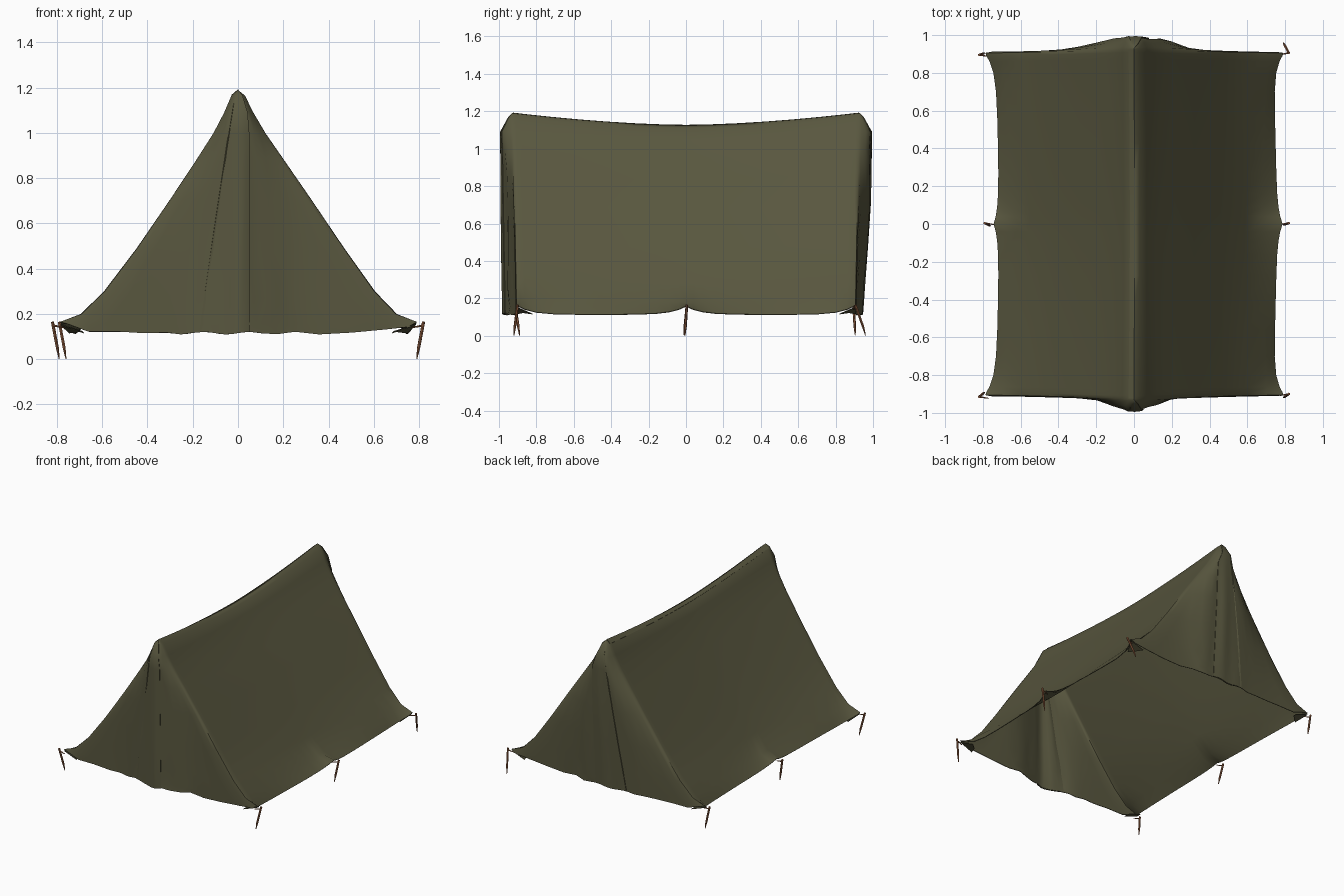
import bpy, bmesh, math
from mathutils import Vector

if "Cube" in bpy.data.objects:
    bpy.data.objects.remove(bpy.data.objects["Cube"])


def material(name, rgb):
    m = bpy.data.materials.new(name)
    m.diffuse_color = (*rgb, 1)
    m.use_nodes = True
    m.node_tree.nodes["Principled BSDF"].inputs["Base Color"].default_value = m.diffuse_color
    return m


CANVAS = material("olive canvas", (0.100, 0.096, 0.050))
WOOD = material("brown wood", (0.28, 0.11, 0.05))

# Half cross-sections (x, z) from ridge to hem: at the tent ends and in the sagging middle
END = [(0, 1.19), (.03, 1.165), (.065, 1.09), (.115, 1.0), (.195, .88), (.31, .71),
       (.46, .49), (.60, .30), (.70, .20), (.795, .165)]
MID = [(0, 1.125), (.025, 1.112), (.06, 1.05), (.12, .95), (.20, .83), (.30, .68),
       (.44, .47), (.57, .29), (.66, .18), (.735, .114)]
N = len(END)
YS = [0, .04, .09, .16, .27, .42, .56, .70, .80, .86, .89, .905]
YS = [-y for y in YS[:0:-1]] + YS


def slope_point(side, i, y):
    """Point on the roof cloth: row i of the section at length y."""
    e = min(1, abs(y) / .905) ** 1.7
    drift = .02 * (i / (N - 1)) ** 2 * (1 - e)      # middle hangs slightly to the right
    if i == N - 1:
        e = e ** 7
    x = MID[i][0] + (END[i][0] - MID[i][0]) * e
    z = MID[i][1] + (END[i][1] - MID[i][1]) * e
    if i == N - 1:                                  # hem pulled up at the middle peg
        pull = math.exp(-abs(y) / .08)
        x, z = x + .03 * pull, z + .045 * pull
    if abs(y) > .9:
        x *= .992
    zt = (z - .11) / 1.08
    return Vector((side * x + .012 * math.sin(math.pi * zt) + drift, y * (1 + .022 * zt), z))


def grid(bm, rows):
    vs = [[bm.verts.new(p) for p in r] for r in rows]
    for a, b in zip(vs, vs[1:]):
        for k in range(len(a) - 1):
            bm.faces.new((a[k], a[k + 1], b[k + 1], b[k]))


def finish(bm, name, mat, thick=0, angle=50):
    bmesh.ops.remove_doubles(bm, verts=bm.verts, dist=.0005)
    bmesh.ops.dissolve_degenerate(bm, edges=bm.edges, dist=.0001)
    bmesh.ops.recalc_face_normals(bm, faces=bm.faces)
    me = bpy.data.meshes.new(name)
    bm.to_mesh(me)
    bm.free()
    me.materials.append(mat)
    ob = bpy.data.objects.new(name, me)
    bpy.context.collection.objects.link(ob)
    bpy.ops.object.select_all(action='DESELECT')
    ob.select_set(True)
    bpy.context.view_layer.objects.active = ob
    if thick:
        mod = ob.modifiers.new("cloth thickness", 'SOLIDIFY')
        mod.thickness, mod.offset = thick, -1
        bpy.ops.object.modifier_apply(modifier=mod.name)
    bpy.ops.object.shade_smooth_by_angle(angle=math.radians(angle))
    return ob


def wall_bulge(end, x, zt):
    """How far an end wall stands out from the roof edge."""
    low = 1 - zt
    if end < 0:
        b = .062 * math.exp(-(x / .15) ** 2)
        pleat = .014 * math.exp(-((x - .12) / .025) ** 2)
    else:
        b = (.062 - .035 * max(0, low - .4) / .6) * math.exp(-(x / .3) ** 2)
        pleat = .03 * math.exp(-((x - .16) / .05) ** 2)
    pleat += .008 * math.sin(x * 42 + 1) * math.exp(-(x / .22) ** 2)
    return b + pleat * min(1, low * 1.6) * (1 if end < 0 else min(1, .35 + zt))


def flap(bm, end, outer):
    """Half of an end wall; the left, outer flap overlaps the right one at the middle."""
    side = -1 if outer else 1
    steps = [0, .04, .15, .3, .45, .56, .64, .71, .77, .82, .87, .91, .95, 1]
    rows = []
    for i in range(N):
        p = slope_point(side, i, end * .905)
        w = abs(p.x)
        zt = (p.z - .11) / 1.08
        reach = (.05 if end < 0 else .08) if outer else .01 + .17 * (1 - zt)
        x_in = -side * min(reach, w * .7)
        row = []
        for k, t in enumerate(steps):
            x = p.x + (x_in - p.x) * t
            s = min(1, abs(x) / max(w, .01))
            top = min(1, (1.19 - p.z) / .07)
            out = wall_bulge(end, x, zt) + (.002 if outer else -.005)
            # the hidden edge of the under flap presses through slightly
            if not outer and k == len(steps) - 1 and 1 < i:
                out += .010
            y = abs(p.y) + (.006 if k else 0) + out * top * min(1, t * 4)
            z = p.z - .058 * max(0, 1 - zt) ** 3 * (1 - s ** 8)
            if i == N - 1 and k:
                z += .006 * math.sin(x * 31)
            row.append(Vector((x, end * min(y, .998), z)))
        rows.append(row)
    grid(bm, rows)


# Tent cloth: roof slopes and both end walls in one joined skin
bm = bmesh.new()
for side in (-1, 1):
    grid(bm, [[slope_point(side, i, y) for y in YS] for i in range(N)])
for end in (-1, 1):
    flap(bm, end, True)
    flap(bm, end, False)
finish(bm, "tent_canvas", CANVAS, .004, 60)

# Overlapping seam strip: its left edge shows just beside the ridge
bm = bmesh.new()
lift = Vector((0, 0, .003))
grid(bm, [[slope_point(s, i, y) + lift for y in YS] for s, i in ((-1, 1), (1, 0))])
finish(bm, "ridge_seam", CANVAS, .003)

# Tucked cloth folded under at the four corners
bm = bmesh.new()
for sx in (-1, 1):
    for sy in (-1, 1):
        pts = [(.785, .905, .155), (.68, .91, .118), (.69, .87, .125), (.745, .82, .118)]
        bm.faces.new([bm.verts.new((sx * x, sy * y, z)) for x, y, z in pts])
finish(bm, "corner_tucks", CANVAS, .004)


def stick(bm, a, b, r1, r2):
    a, b = Vector(a), Vector(b)
    d = b - a
    m = d.to_track_quat('Z', 'Y').to_matrix().to_4x4()
    m.translation = (a + b) / 2
    bmesh.ops.create_cone(bm, cap_ends=True, segments=6, radius1=r1, radius2=r2,
                          depth=d.length, matrix=m)


# Six hooked pegs: side, y at the top, x and y at the point
PEGS = [("front_left", -1, -.915, .79, -.89), ("front_right", 1, -.90, .79, -.92),
        ("middle_left", -1, .005, .76, -.01), ("middle_right", 1, .005, .79, -.005),
        ("back_left", -1, .895, .79, .905), ("back_right", 1, .905, .79, .96)]
for name, s, y, xb, yb in PEGS:
    bm = bmesh.new()
    xt = xb + .03
    knee = (s * (xb + .008), y + (yb - y) * .75, .05)
    stick(bm, (s * xt, y, .165), knee, .007, .007)
    stick(bm, knee, (s * xb, yb, .001), .007, .002)
    stick(bm, (s * xt, y, .15), (s * (xt - .05), y - .008, .14), .005, .003)
    finish(bm, name + "_peg", WOOD, 0, 40)
